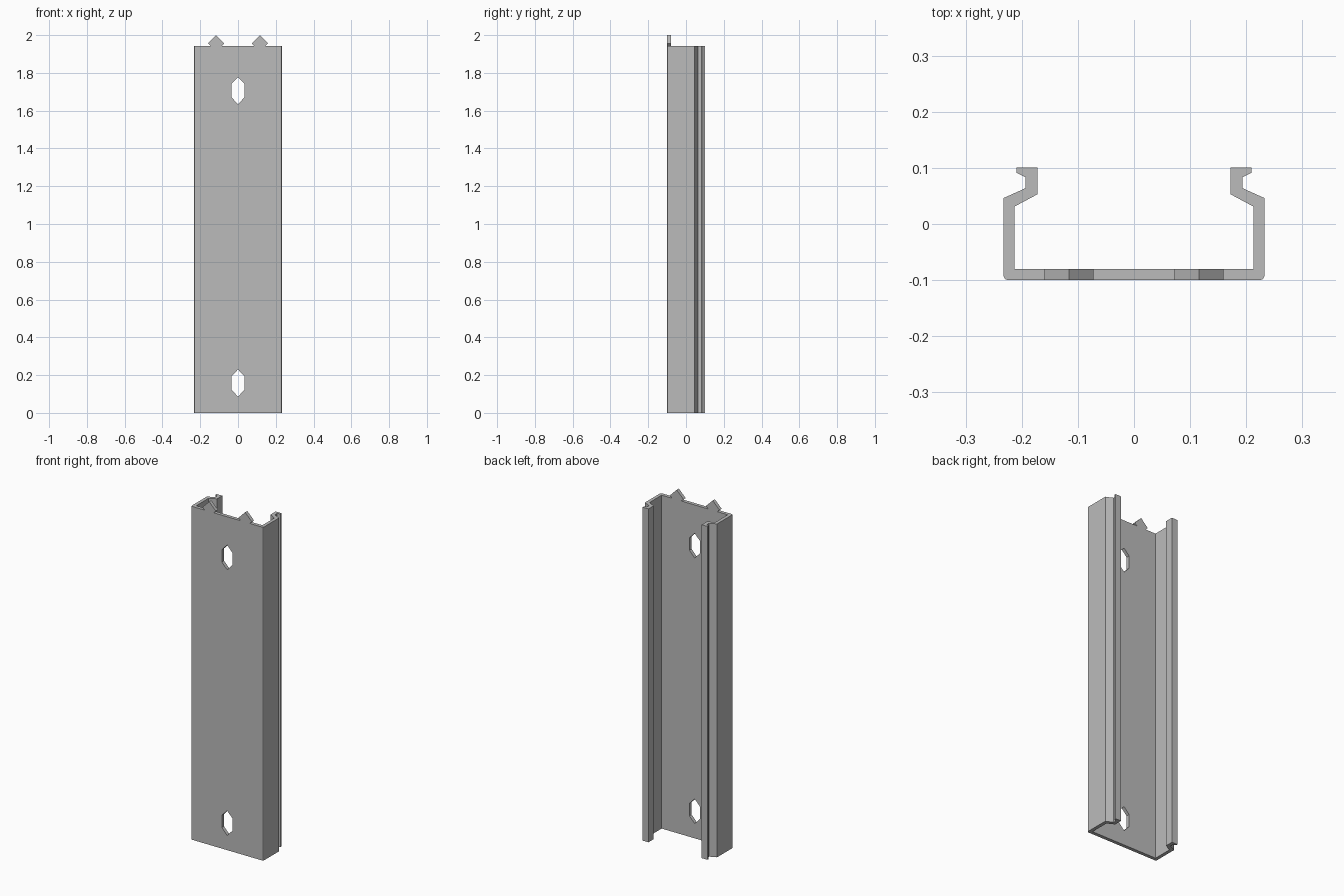
import bpy
import bmesh
from mathutils import Vector

default = bpy.data.objects.get("Cube")
if default:
    bpy.data.objects.remove(default)

HEIGHT = 1.943
FRONT, INNER = -0.1, -0.08

grey = bpy.data.materials.new("plain grey")
grey.use_nodes = True
grey.diffuse_color = (0.5, 0.5, 0.5, 1)
grey.node_tree.nodes["Principled BSDF"].inputs["Base Color"].default_value = grey.diffuse_color


def prism(name, outline, direction):
    """Extrude a flat closed outline along a direction."""
    bm = bmesh.new()
    face = bm.faces.new([bm.verts.new(p) for p in outline])
    moved = bmesh.ops.extrude_face_region(bm, geom=[face])["geom"]
    bmesh.ops.translate(bm, vec=Vector(direction),
                        verts=[g for g in moved if isinstance(g, bmesh.types.BMVert)])
    bmesh.ops.recalc_face_normals(bm, faces=bm.faces)
    mesh = bpy.data.meshes.new(name)
    bm.to_mesh(mesh)
    bm.free()
    mesh.materials.append(grey)
    obj = bpy.data.objects.new(name, mesh)
    bpy.context.collection.objects.link(obj)
    return obj


# Channel: half of the cross-section, from front centre round the lip to inner centre
half = [(0.225, FRONT), (0.23, -0.098), (0.233, -0.092), (0.233, 0.046),
        (0.193, 0.064), (0.193, 0.083), (0.209, 0.091), (0.209, 0.101),
        (0.172, 0.101), (0.172, 0.053), (0.213, 0.031), (0.213, INNER)]
section = half + [(-x, y) for x, y in reversed(half)]
channel = prism("channel", [(x, y, 0) for x, y in section], (0, 0, HEIGHT))

# Pointed mounting slots cut through the front web
slot = [(0, 0.072), (0.034, 0.036), (0.034, -0.036),
        (0, -0.072), (-0.034, -0.036), (-0.034, 0.036)]
for label, z in (("lower", 0.158), ("upper", 1.706)):
    cutter = prism(label + "_slot_cutter",
                   [(x, FRONT - 0.02, z + dz) for x, dz in slot], (0, 0.06, 0))
    cutter.hide_render = True
    cut = channel.modifiers.new(label + "_slot", "BOOLEAN")
    cut.operation = "DIFFERENCE"
    cut.solver = "EXACT"
    cut.object = cutter
    bpy.context.view_layer.objects.active = channel
    bpy.ops.object.modifier_apply(modifier=cut.name)
    bpy.data.objects.remove(cutter)

# Arrow-shaped snap tabs on the top edge
tab = [(-0.03, HEIGHT), (0.03, HEIGHT), (0.0435, 1.9565), (0, 2), (-0.0435, 1.9565)]
for label, side in (("left", 1), ("right", -1)):
    prism(label + "_tab", [(side * 0.116 + x, FRONT, z) for x, z in tab],
          (0, INNER - FRONT, 0))
